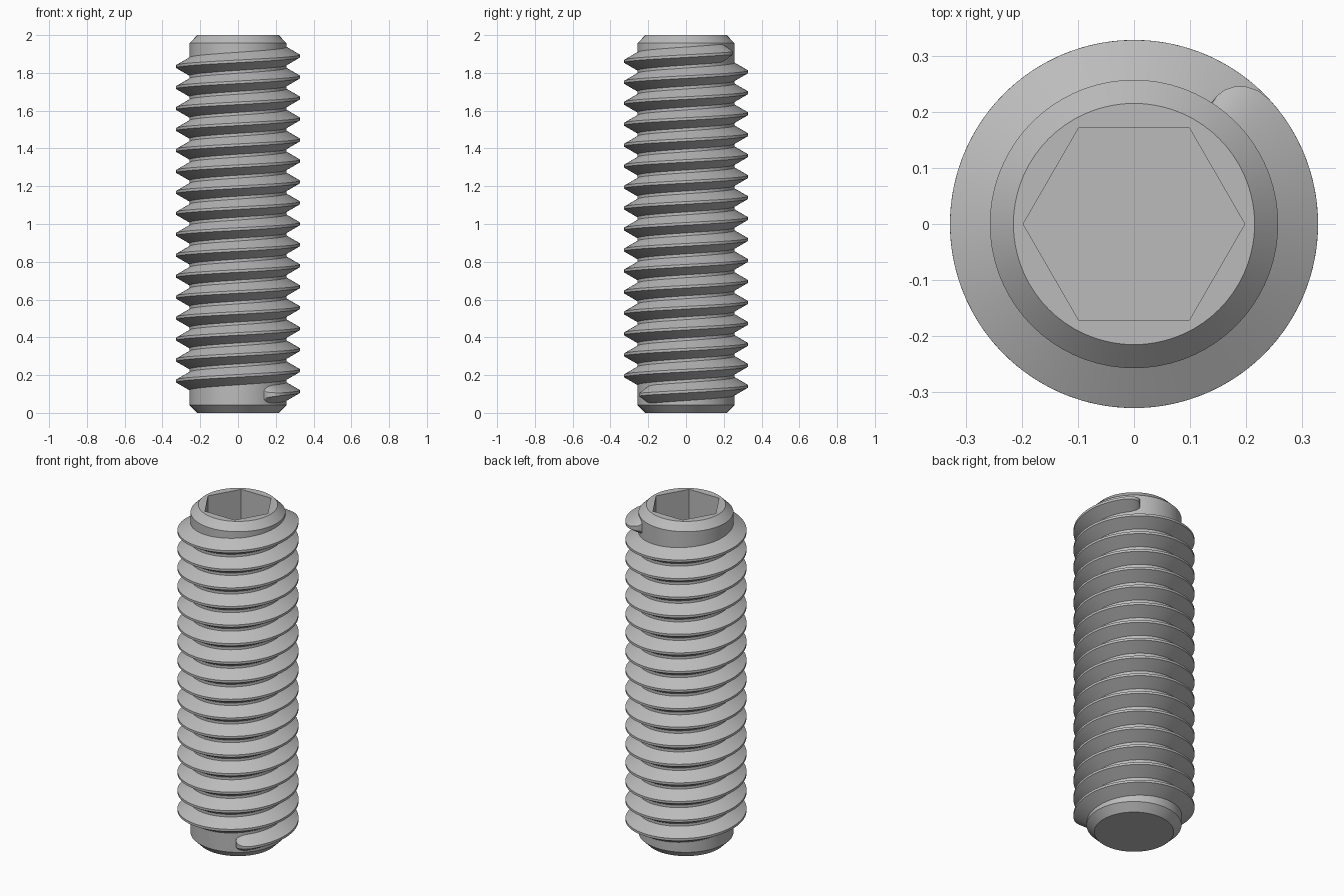
import bpy
import bmesh
import math

PITCH = 0.111
CORE_R, CREST_R, END_R = 0.257, 0.328, 0.215
CHAMFER = 0.042
SOCKET_APOTHEM, SOCKET_DEPTH = 0.171, 0.39
STEPS = 72          # segments per turn, divisible by six
LENGTH = 2.0

cube = bpy.data.objects.get("Cube")
if cube:
    bpy.data.objects.remove(cube, do_unlink=True)

steel = bpy.data.materials.new("grey steel")
steel.use_nodes = True
colour = (0.50, 0.50, 0.50, 1)
steel.diffuse_color = colour
steel.node_tree.nodes["Principled BSDF"].inputs["Base Color"].default_value = colour


def circle(radius):
    return lambda a: radius


def hexagon(apothem):
    side = math.pi / 3
    return lambda a: apothem / math.cos(a % side - side / 2)


def loft(name, rings, closed):
    """Skin a list of equal point rings; each ring is a closed loop."""
    bm = bmesh.new()
    loops = [[bm.verts.new(p) for p in ring] for ring in rings]
    for lo, hi in zip(loops, loops[1:]):
        n = len(lo)
        for i in range(n):
            j = (i + 1) % n
            bm.faces.new((lo[i], lo[j], hi[j], hi[i]))
    if closed:
        bm.faces.new(loops[0][::-1])
        bm.faces.new(loops[-1])
    bmesh.ops.recalc_face_normals(bm, faces=bm.faces)
    mesh = bpy.data.meshes.new(name)
    bm.to_mesh(mesh)
    bm.free()
    mesh.materials.append(steel)
    obj = bpy.data.objects.new(name, mesh)
    bpy.context.collection.objects.link(obj)
    bpy.ops.object.select_all(action="DESELECT")
    obj.select_set(True)
    bpy.context.view_layer.objects.active = obj
    bpy.ops.object.shade_smooth_by_angle(angle=math.radians(25))
    return obj


# Chamfered shank with a hexagonal socket sunk into the top
sections = [
    (circle(END_R), 0),
    (circle(CORE_R), CHAMFER),
    (circle(CORE_R), LENGTH - CHAMFER),
    (circle(END_R), LENGTH),
    (hexagon(SOCKET_APOTHEM), LENGTH),
    (hexagon(SOCKET_APOTHEM), LENGTH - SOCKET_DEPTH),
]
angles = [math.tau * i / STEPS for i in range(STEPS)]
loft("shank_with_socket",
     [[(r(a) * math.cos(a), r(a) * math.sin(a), z) for a in angles]
      for r, z in sections], True)

# Helical thread, tapering into the shank at both ends
RUNOUT = math.radians(15)
FIRST = math.radians(-57.5)
LAST = 16 * math.tau + math.radians(57.5)
EMBED = 0.006
SLOPE = math.tan(math.radians(30))


def thread_section(a):
    t = min(1, (a - FIRST) / RUNOUT, (LAST - a) / RUNOUT)
    size = math.sqrt(max(0, 1 - (1 - t) ** 2))
    depth = (CREST_R - CORE_R) * size
    crest = PITCH / 16 + 0.012 * (1 - size)
    base = crest + SLOPE * (depth + EMBED)
    z = 0.113 + PITCH * a / math.tau
    inner, outer = CORE_R - EMBED, CORE_R + depth
    profile = ((inner, -base), (outer, -crest), (outer, crest), (inner, base))
    return [(r * math.cos(a), r * math.sin(a), z + h) for r, h in profile]


count = round((LAST - FIRST) / math.tau * STEPS)
body = [FIRST + RUNOUT + (LAST - FIRST - 2 * RUNOUT) * i / count
        for i in range(count + 1)]
taper = [RUNOUT * (i / 6) ** 2 for i in range(6)]
path = [FIRST + d for d in taper] + body + [LAST - d for d in reversed(taper)]
loft("thread", [thread_section(a) for a in path], True)
